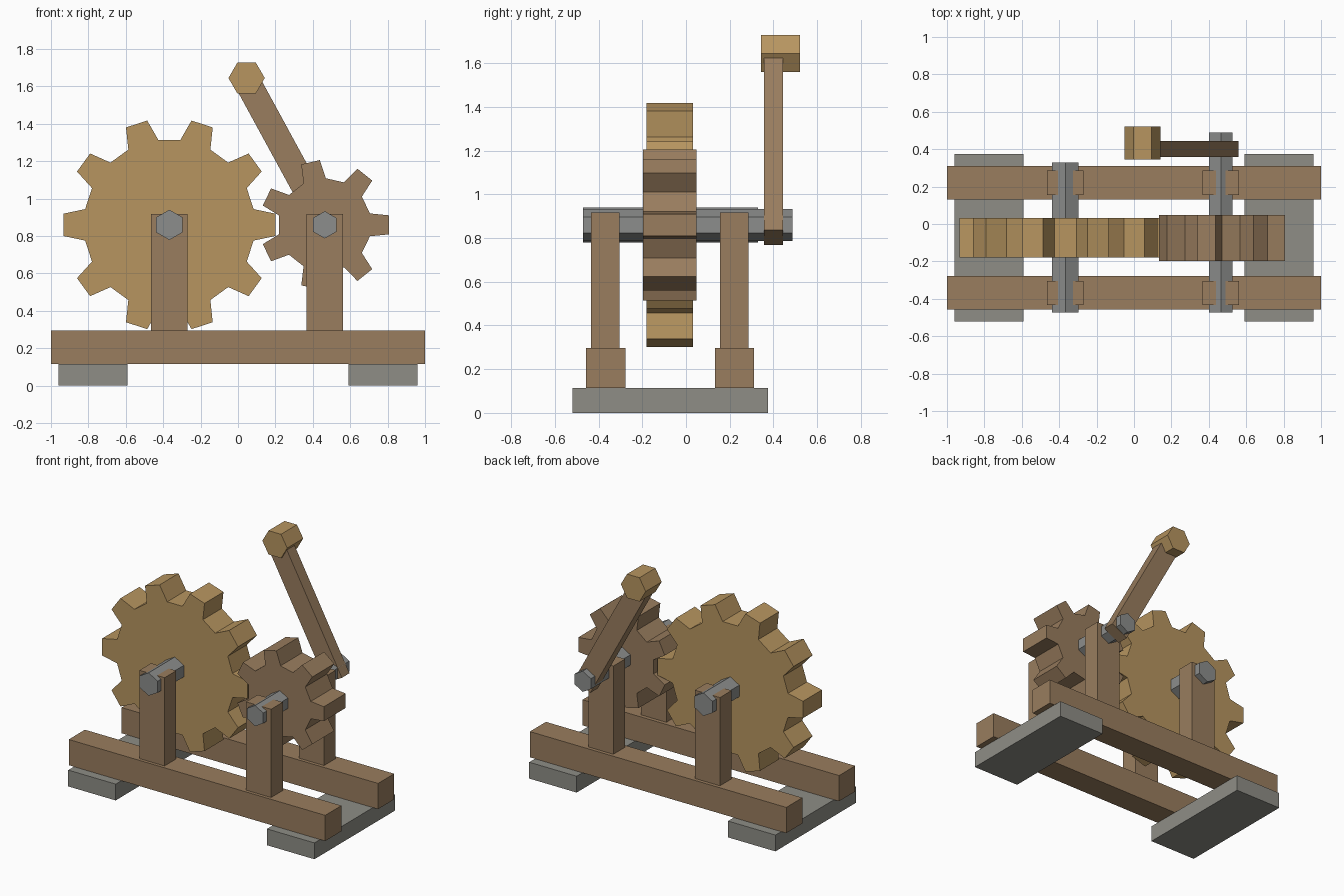
import bpy
from math import radians, cos, sin, pi
from mathutils import Vector

if "Cube" in bpy.data.objects:
    bpy.data.objects.remove(bpy.data.objects["Cube"], do_unlink=True)


def material(name, color):
    mat = bpy.data.materials.new(name)
    mat.use_nodes = True
    mat.diffuse_color = (*color, 1)
    mat.node_tree.nodes["Principled BSDF"].inputs["Base Color"].default_value = (*color, 1)
    return mat


brown = material("brown wood", (0.319, 0.205, 0.112))
golden = material("golden wood", (0.474, 0.301, 0.117))
stone = material("grey stone", (0.271, 0.268, 0.238))
iron = material("grey iron", (0.262, 0.268, 0.262))


def prism(name, outline, y0, y1, mat):
    """Extrude an anticlockwise (x, z) outline from y0 (front) to y1 (back)."""
    n = len(outline)
    verts = [(x, y, z) for y in (y0, y1) for x, z in outline]
    faces = [list(range(n)), list(range(2 * n - 1, n - 1, -1))]
    faces += [[i, i + n, (i + 1) % n + n, (i + 1) % n] for i in range(n)]
    mesh = bpy.data.meshes.new(name)
    mesh.from_pydata(verts, [], faces)
    mesh.materials.append(mat)
    obj = bpy.data.objects.new(name, mesh)
    bpy.context.collection.objects.link(obj)
    return obj


def box(name, x0, x1, y0, y1, z0, z1, mat):
    return prism(name, [(x0, z0), (x1, z0), (x1, z1), (x0, z1)], y0, y1, mat)


def polar(cx, cz, radius, degrees):
    a = radians(degrees)
    return (cx + radius * cos(a), cz + radius * sin(a))


def hexagon(cx, cz, radius, start):
    return [polar(cx, cz, radius, start + 60 * i) for i in range(6)]


def gear(cx, cz, teeth, root, tip, root_half, tip_half):
    """Outline with tapered teeth; the half angles are in degrees."""
    steps = ((root, -root_half), (tip, -tip_half), (tip, tip_half), (root, root_half))
    return [polar(cx, cz, r, 360 / teeth * i + a) for i in range(teeth) for r, a in steps]


AXLE_Z = 0.86
BIG_X, SMALL_X = -0.367, 0.464

# Base: two stone feet and two long beams
for side, sign in (("right", -1), ("left", 1)):
    x0, x1 = sorted((sign * 0.59, sign * 0.96))
    box(side + "_foot", x0, x1, -0.52, 0.375, 0, 0.115, stone)
beams = (("front", -0.457, -0.277, -0.434, -0.304), ("back", 0.132, 0.311, 0.156, 0.286))
for end, by0, by1, py0, py1 in beams:
    box(end + "_beam", -1, 1, by0, by1, 0.115, 0.296, brown)
    # Posts carrying the axles
    for side, x in (("right", BIG_X), ("left", SMALL_X)):
        box(f"{end}_{side}_post", x - 0.098, x + 0.098, py0, py1, 0.29, 0.918, brown)

# Axles
prism("large_gear_axle", hexagon(BIG_X, AXLE_Z, 0.081, 30), -0.472, 0.33, iron)
prism("small_gear_axle", hexagon(SMALL_X, AXLE_Z, 0.073, 30), -0.472, 0.488, iron)

# Gears
prism("large_gear", gear(BIG_X, AXLE_Z, 10, 0.458, 0.57, 10.6, 6), -0.18, 0.031, golden)
prism("small_gear", gear(SMALL_X, AXLE_Z, 7, 0.249, 0.347, 14.2, 8.4), -0.197, 0.047, brown)

# Crank arm and handle
low, high = Vector((0.498, 0.803)), Vector((0.065, 1.597))
along = (high - low).normalized()
across = Vector((along.y, -along.x)) * 0.07
prism("crank_arm", [low - across, low + across, high + across, high - across],
      0.358, 0.443, brown)
prism("crank_handle", hexagon(0.046, 1.645, 0.097, 0), 0.344, 0.522, golden)
